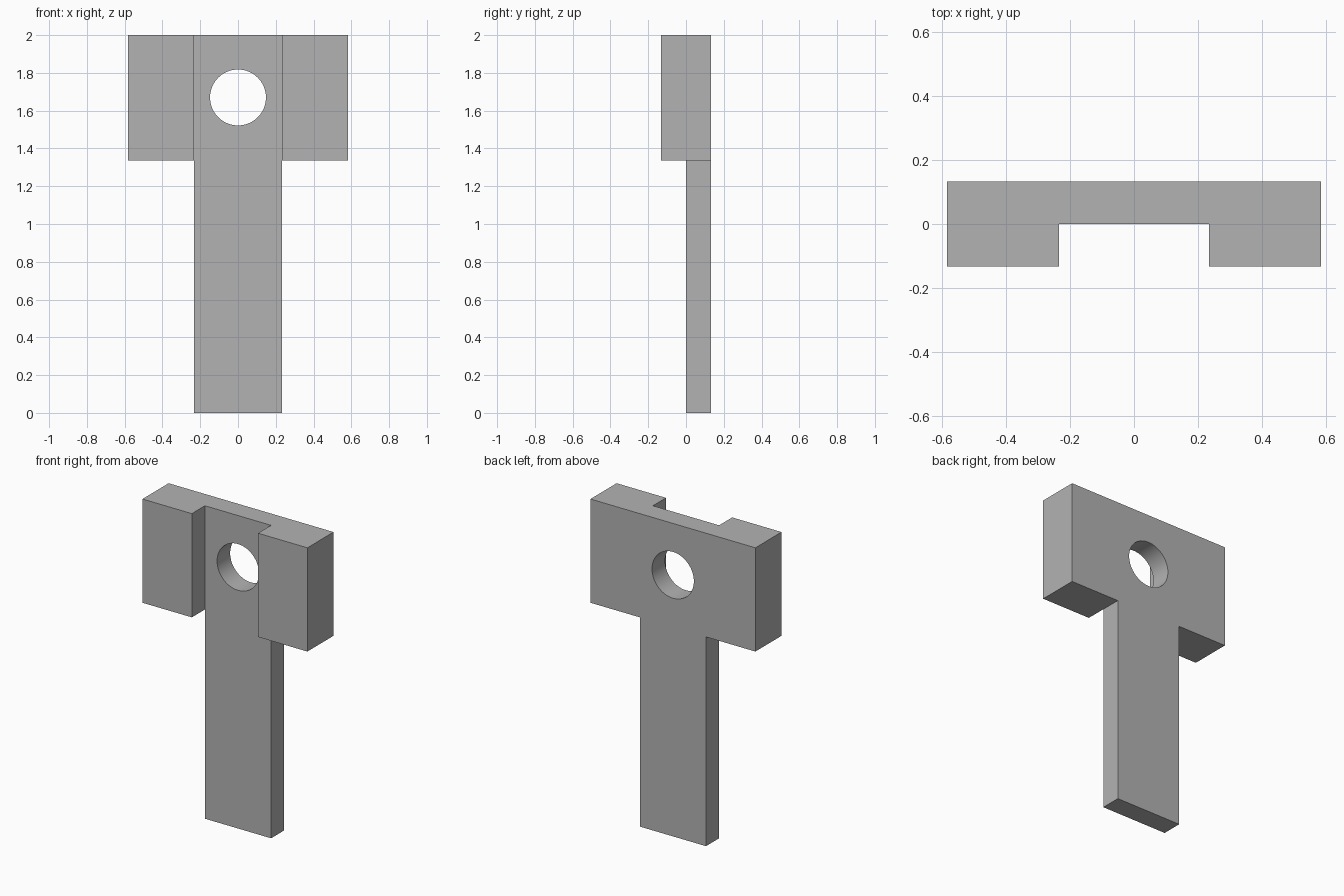
import bpy
import bmesh
from math import pi
from mathutils import Matrix, Vector

cube = bpy.data.objects.get("Cube")
if cube:
    bpy.data.objects.remove(cube, do_unlink=True)

HALF_HEAD, HALF_SHANK = 0.583, 0.234
HEAD_BOTTOM, TOP = 1.337, 2.0
HALF_DEPTH = 0.132
HOLE_Z, HOLE_R = 1.67, 0.148


def finish(bm, name):
    bmesh.ops.recalc_face_normals(bm, faces=bm.faces)
    mesh = bpy.data.meshes.new(name)
    bm.to_mesh(mesh)
    bm.free()
    obj = bpy.data.objects.new(name, mesh)
    bpy.context.collection.objects.link(obj)
    return obj


def extrude(bm, faces, y):
    result = bmesh.ops.extrude_face_region(bm, geom=faces)
    moved = [v for v in result["geom"] if isinstance(v, bmesh.types.BMVert)]
    bmesh.ops.translate(bm, verts=moved, vec=Vector((0, y, 0)))


# Flat T outline: shank column plus one ear on each side
bm = bmesh.new()
column = [(-HALF_SHANK, 0), (HALF_SHANK, 0), (HALF_SHANK, HEAD_BOTTOM),
          (HALF_SHANK, TOP), (-HALF_SHANK, TOP), (-HALF_SHANK, HEAD_BOTTOM)]
outlines = [column]
for s in (-1, 1):
    outlines.append([(s * HALF_SHANK, HEAD_BOTTOM), (s * HALF_HEAD, HEAD_BOTTOM),
                     (s * HALF_HEAD, TOP), (s * HALF_SHANK, TOP)])
for outline in outlines:
    bm.faces.new([bm.verts.new((x, 0, z)) for x, z in outline])
bmesh.ops.remove_doubles(bm, verts=bm.verts, dist=0.0001)
bmesh.ops.recalc_face_normals(bm, faces=bm.faces)

# Back plate thickness, then the two ears pulled forward
extrude(bm, bm.faces[:], HALF_DEPTH)
ears = [f for f in bm.faces
        if all(abs(v.co.y) < 0.001 for v in f.verts)
        and abs(f.calc_center_median().x) > HALF_SHANK]
extrude(bm, ears, -HALF_DEPTH)
bmesh.ops.dissolve_limit(bm, angle_limit=0.01, verts=bm.verts, edges=bm.edges)
body = finish(bm, "t_bracket")

# Round through hole in the head
bm = bmesh.new()
bmesh.ops.create_cone(bm, cap_ends=True, segments=64, radius1=HOLE_R, radius2=HOLE_R,
                      depth=1, matrix=Matrix.Translation((0, 0, HOLE_Z)) @ Matrix.Rotation(pi / 2, 4, "X"))
cutter = finish(bm, "hole_cutter")
cutter.hide_render = True

material = bpy.data.materials.new("plain grey")
material.use_nodes = True
grey = (0.45, 0.45, 0.45, 1)
material.diffuse_color = grey
material.node_tree.nodes["Principled BSDF"].inputs["Base Color"].default_value = grey
body.data.materials.append(material)

cut = body.modifiers.new("hole", "BOOLEAN")
cut.operation = "DIFFERENCE"
cut.solver = "EXACT"
cut.object = cutter
bpy.ops.object.select_all(action="DESELECT")
body.select_set(True)
bpy.context.view_layer.objects.active = body
bpy.ops.object.modifier_apply(modifier=cut.name)
bpy.data.objects.remove(cutter, do_unlink=True)
bpy.ops.object.shade_smooth_by_angle(angle=pi / 6)
